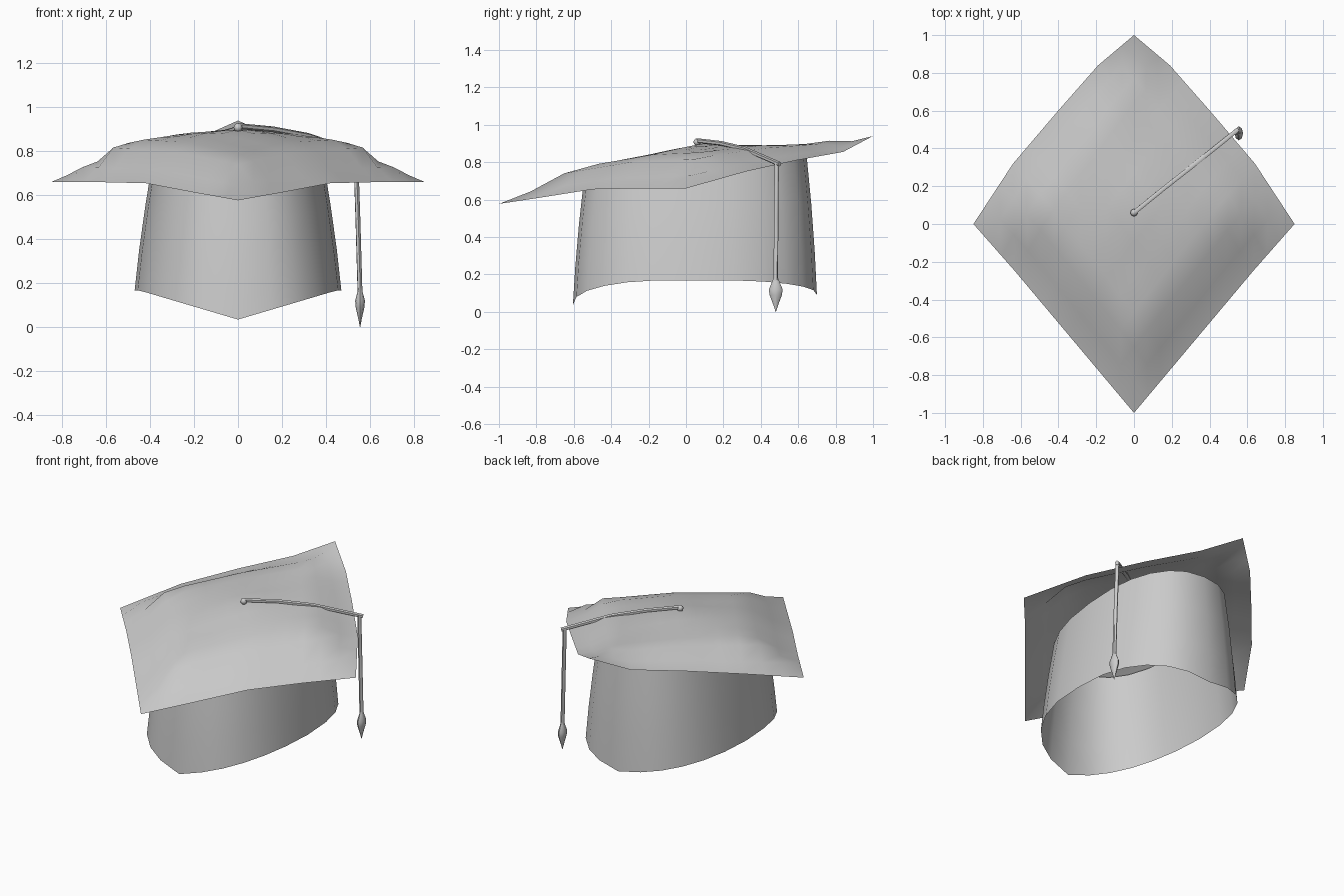
import bpy, bmesh, math
from mathutils import Vector

if "Cube" in bpy.data.objects:
    bpy.data.objects.remove(bpy.data.objects["Cube"])

cloth = bpy.data.materials.new("light grey cloth")
cloth.use_nodes = True
GREY = (0.6, 0.6, 0.6, 1)
cloth.diffuse_color = GREY
cloth.node_tree.nodes["Principled BSDF"].inputs["Base Color"].default_value = GREY


def finish(name, bm, angle=60):
    """Turn a bmesh into a named, smooth-shaded object."""
    mesh = bpy.data.meshes.new(name)
    bm.to_mesh(mesh)
    bm.free()
    obj = bpy.data.objects.new(name, mesh)
    bpy.context.collection.objects.link(obj)
    mesh.materials.append(cloth)
    bpy.ops.object.select_all(action='DESELECT')
    obj.select_set(True)
    bpy.context.view_layer.objects.active = obj
    bpy.ops.object.shade_smooth_by_angle(angle=math.radians(angle))
    return obj


def bridge(bm, rows, closed):
    """Fill quads between neighbouring rows of vertices."""
    for low, high in zip(rows, rows[1:]):
        n = len(low)
        for i in range(n if closed else n - 1):
            j = (i + 1) % n
            bm.faces.new((low[i], low[j], high[j], high[i]))


# Square board: a patch between four drooping edges, puffed up in the middle
FRONT_EDGE = [Vector(p) for p in ((0, -1, .577), (.21, -.75, .615), (.42, -.5, .655),
                                  (.63, -.25, .66), (.85, 0, .66))]
BACK_EDGE = [Vector(p) for p in ((.85, 0, .66), (.64, .32, .75), (.41, .59, .81),
                                 (.19, .84, .855), (0, 1, .94))]


def along(edge, t):
    i = min(int(t * 4), 3)
    return edge[i].lerp(edge[i + 1], t * 4 - i)


def flip(p):
    return Vector((-p.x, p.y, p.z))


def board_point(u, v):
    a, b = along(FRONT_EDGE, u), flip(along(BACK_EDGE, u))
    c, d = flip(along(FRONT_EDGE, v)), along(BACK_EDGE, v)
    f, s, k = FRONT_EDGE[0], FRONT_EDGE[-1], BACK_EDGE[-1]
    corners = f.lerp(s, u).lerp(flip(s).lerp(k, u), v)
    p = a.lerp(b, v) + c.lerp(d, u) - corners
    rim = min(u, 1 - u, v, 1 - v)
    puff = min(rim / 0.22, 1)
    puff = puff * puff * (3 - 2 * puff)
    p.z += 0.125 * puff * (1 - 0.45 * max(0, u + v - 1))
    p.z += 0.02 * max(0, 1 - math.hypot(p.x, p.y - .06) / .35)
    return p


N = 12
bm = bmesh.new()
grid = [[bm.verts.new(board_point(i / N, j / N)) for i in range(N + 1)] for j in range(N + 1)]
bridge(bm, grid, False)
finish("mortar_board", bm)

# Open skull cap: rounded oval tube with a hem dipping at front and back
SEG = 24


def oval(a, half_width, front, back):
    c, s = math.cos(a), math.sin(a)
    x = half_width * math.copysign(abs(c) ** 0.85, c)
    y = (front + back) / 2 + (back - front) / 2 * math.copysign(abs(s) ** 0.85, s)
    return x, y


bm = bmesh.new()
rows = []
for t in (0, 0.3, 0.65, 1):
    row = []
    for i in range(SEG):
        a = 2 * math.pi * i / SEG
        bulge = 0.025 * t * (1 - t)
        x, y = oval(a, .47 - .085 * t + bulge, -.605 + .06 * t - bulge, .7 - .055 * t + bulge)
        dip = .035 if y < 0.05 else .09
        hem = dip + (.168 - dip) * min(1, abs(x) / .45)
        top = .77 + .1 * y
        row.append(bm.verts.new((x, y, hem + (top - hem) * t)))
    rows.append(row)
bridge(bm, rows, True)
finish("skull_cap", bm)

# Button in the centre of the board
bm = bmesh.new()
bmesh.ops.create_uvsphere(bm, u_segments=8, v_segments=6, radius=.02)
bmesh.ops.translate(bm, verts=bm.verts, vec=(0, .06, .908))
finish("button", bm)


def cord(name, points, radius):
    """Six-sided tube following a path."""
    bm = bmesh.new()
    pts = [Vector(p) for p in points]
    rows = []
    for i, p in enumerate(pts):
        way = (pts[min(i + 1, len(pts) - 1)] - pts[max(i - 1, 0)]).normalized()
        side = way.cross(Vector((.6, -.8, 0))).normalized()
        up = side.cross(way)
        rows.append([bm.verts.new(p + radius * (side * math.cos(k * math.pi / 3)
                                                + up * math.sin(k * math.pi / 3)))
                     for k in range(6)])
    bridge(bm, rows, True)
    bm.faces.new(rows[0])
    bm.faces.new(rows[-1])
    bmesh.ops.recalc_face_normals(bm, faces=bm.faces)
    finish(name, bm)


cord("board_cord", [(0, .06, .915), (.16, .19, .9), (.32, .315, .87), (.55, .5, .79)], .013)
cord("hanging_cord", [(.535, .485, .8), (.545, .482, .5), (.555, .48, .15)], .012)

# Tassel: flattened spindle ending in a point
bm = bmesh.new()
rows = []
for z, r in ((.18, .012), (.16, .02), (.12, .037), (.09, .033), (.04, .014), (0, .001)):
    rows.append([bm.verts.new((.555 + .6 * r * math.cos(k * math.pi / 4),
                               .48 + r * math.sin(k * math.pi / 4), z)) for k in range(8)])
bridge(bm, rows, True)
bm.faces.new(rows[0])
bm.faces.new(rows[-1])
bmesh.ops.recalc_face_normals(bm, faces=bm.faces)
finish("tassel", bm)
